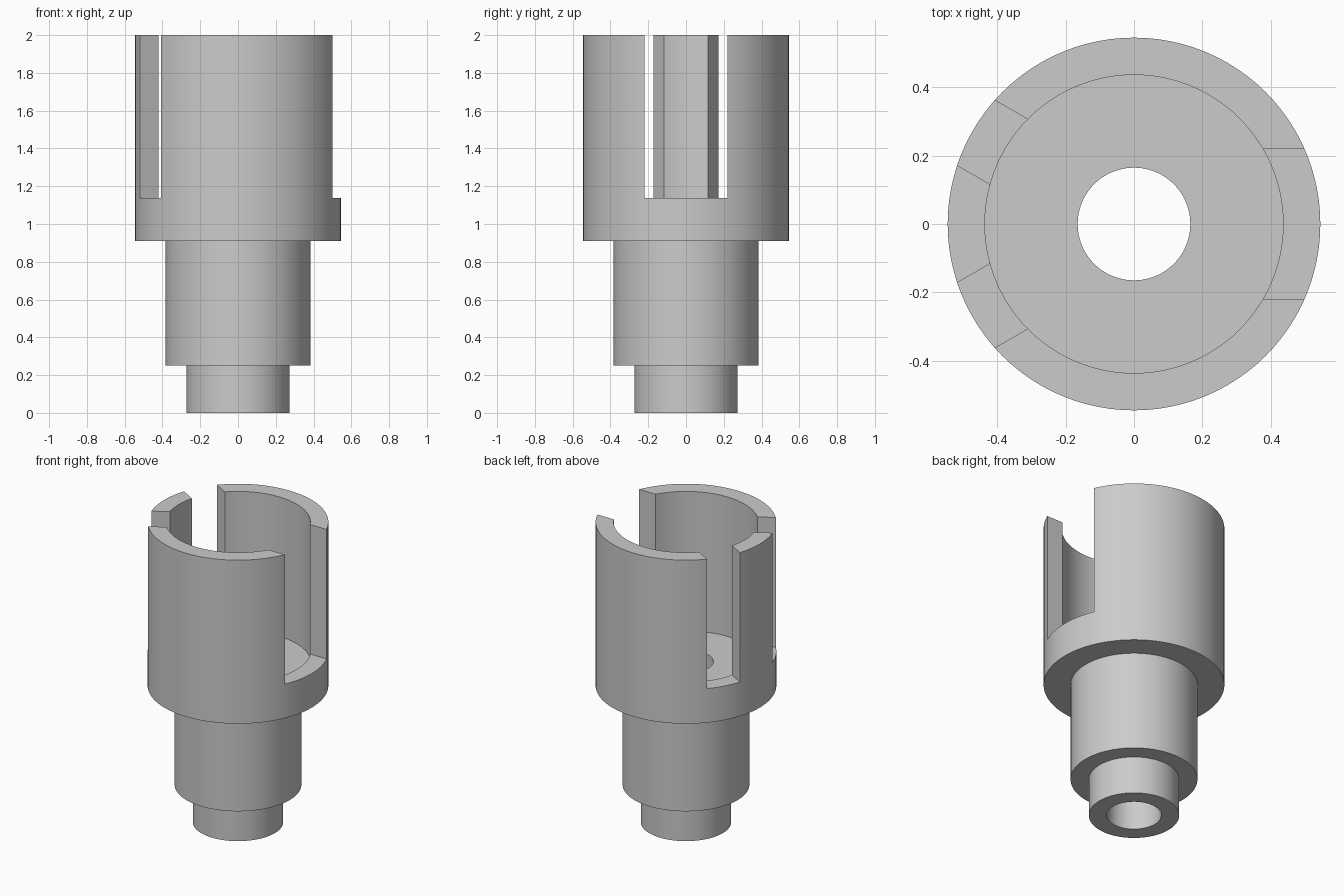
import bpy
import bmesh
import math
from mathutils import Matrix, Vector

if "Cube" in bpy.data.objects:
    bpy.data.objects.remove(bpy.data.objects["Cube"])

SEGMENTS = 96
SLOT_Z = 1.137

grey = bpy.data.materials.new("plain grey")
grey.diffuse_color = (0.6, 0.6, 0.6, 1)
grey.use_nodes = True
grey.node_tree.nodes["Principled BSDF"].inputs["Base Color"].default_value = grey.diffuse_color


def to_object(bm, name):
    bmesh.ops.recalc_face_normals(bm, faces=bm.faces[:])
    mesh = bpy.data.meshes.new(name)
    bm.to_mesh(mesh)
    bm.free()
    mesh.materials.append(grey)
    obj = bpy.data.objects.new(name, mesh)
    bpy.context.collection.objects.link(obj)
    return obj


def lathe(name, profile):
    """Revolve a closed (radius, z) profile around the z axis."""
    bm = bmesh.new()
    rings = []
    for i in range(SEGMENTS):
        a = 2 * math.pi * i / SEGMENTS
        rings.append([bm.verts.new((r * math.cos(a), r * math.sin(a), z))
                      for r, z in profile])
    n = len(profile)
    for i in range(SEGMENTS):
        p, q = rings[i], rings[(i + 1) % SEGMENTS]
        for j in range(n):
            k = (j + 1) % n
            bm.faces.new((p[j], q[j], q[k], p[k]))
    return to_object(bm, name)


def slot_cutter(name, angle, width):
    """Box running outwards from the axis, open at the top of the cup."""
    bm = bmesh.new()
    place = (Matrix.Rotation(math.radians(angle), 4, 'Z')
             @ Matrix.Translation(Vector((0.55, 0, SLOT_Z + 0.5)))
             @ Matrix.Diagonal((0.6, width, 1.0, 1)))
    bmesh.ops.create_cube(bm, size=1, matrix=place)
    return to_object(bm, name)


# Stepped shaft with a through bore and a cup at the top
body = lathe("slotted_socket", [
    (0.165, 0), (0.273, 0), (0.273, 0.25), (0.383, 0.25), (0.383, 0.91),
    (0.546, 0.91), (0.546, 2.0), (0.437, 2.0), (0.437, 1.07), (0.165, 1.07),
])

# One wide slot and two narrow slots through the cup wall
for name, angle, width in (("wide_slot", 0, 0.44),
                           ("narrow_slot_back", 150, 0.22),
                           ("narrow_slot_front", 210, 0.22)):
    cutter = slot_cutter(name, angle, width)
    cutter.hide_render = True
    bpy.context.view_layer.objects.active = body
    mod = body.modifiers.new(name, 'BOOLEAN')
    mod.operation = 'DIFFERENCE'
    mod.solver = 'EXACT'
    mod.object = cutter
    bpy.ops.object.modifier_apply(modifier=mod.name)
    bpy.data.objects.remove(cutter, do_unlink=True)

# Smooth walls with crisp rims
bpy.ops.object.select_all(action='DESELECT')
body.select_set(True)
bpy.context.view_layer.objects.active = body
bpy.ops.object.shade_smooth_by_angle(angle=math.radians(30))
